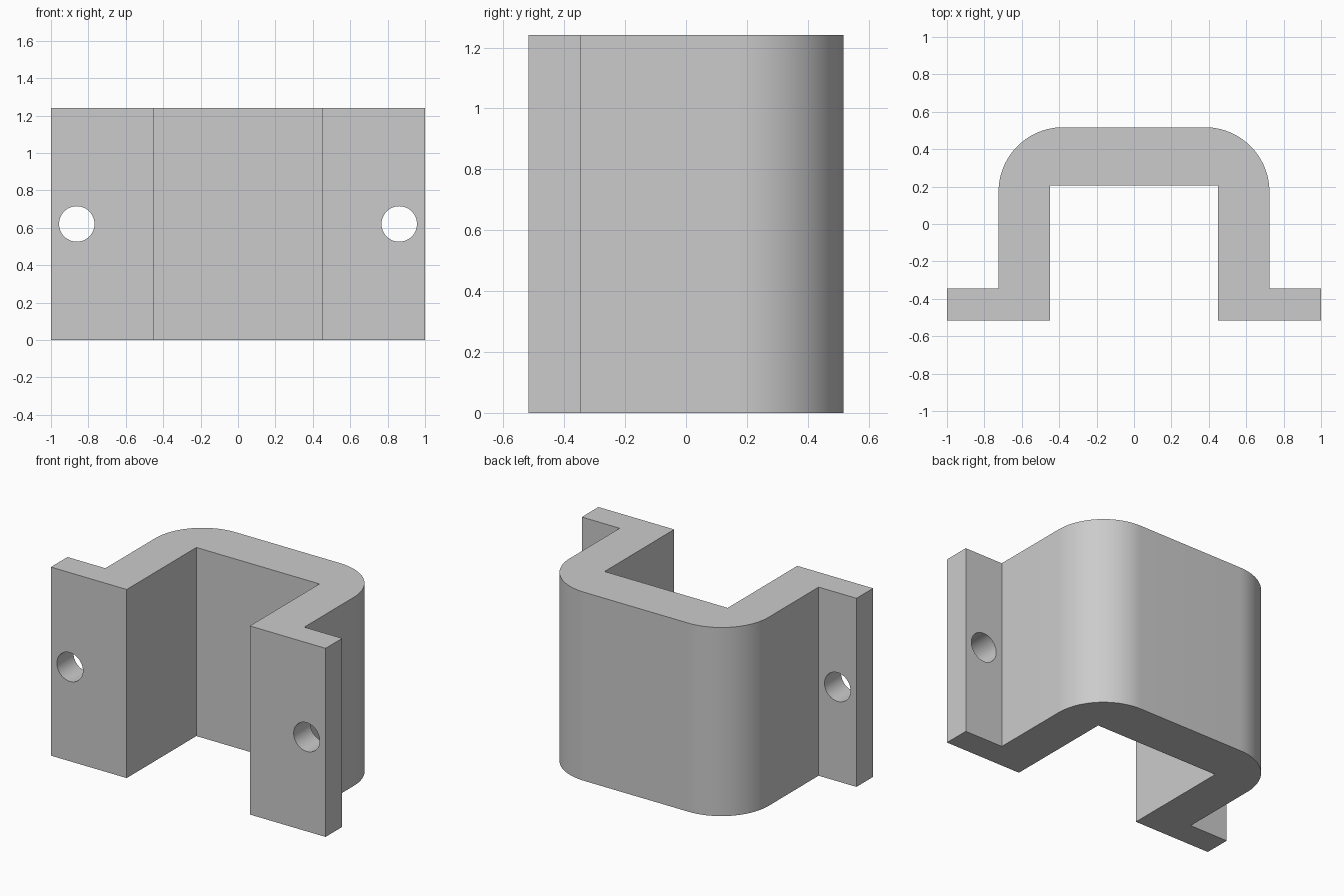
import bpy
import bmesh
from math import sin, cos, pi, radians

default = bpy.data.objects.get("Cube")
if default:
    bpy.data.objects.remove(default, do_unlink=True)

U = 2 / 58                      # one design unit
HEIGHT = 36 * U
RADIUS = 10 * U
ARC_STEPS = 24

grey = bpy.data.materials.new("plain grey")
grey.use_nodes = True
grey.diffuse_color = (0.6, 0.6, 0.6, 1)
grey.node_tree.nodes["Principled BSDF"].inputs["Base Color"].default_value = grey.diffuse_color

# Half outline of the bracket, from the inner back wall round to the outer back
half = [(x * U, y * U) for x, y in
        [(13, 6), (13, -15), (29, -15), (29, -10), (21, -10)]]
# Rounded outer corner
for i in range(ARC_STEPS + 1):
    a = pi / 2 * i / ARC_STEPS
    half.append((11 * U + RADIUS * cos(a), 5 * U + RADIUS * sin(a)))
outline = half + [(-x, y) for x, y in reversed(half)]

# Extrude the outline upwards
bm = bmesh.new()
base = bm.faces.new([bm.verts.new((x, y, 0)) for x, y in outline])
top = bmesh.ops.extrude_face_region(bm, geom=[base])["geom"]
bmesh.ops.translate(bm, vec=(0, 0, HEIGHT),
                    verts=[v for v in top if isinstance(v, bmesh.types.BMVert)])
bmesh.ops.recalc_face_normals(bm, faces=bm.faces)
mesh = bpy.data.meshes.new("bracket")
bm.to_mesh(mesh)
bm.free()
mesh.materials.append(grey)
bracket = bpy.data.objects.new("bracket", mesh)
bpy.context.collection.objects.link(bracket)


def drill_hole(x):
    """Cut a screw hole through one flange."""
    bpy.ops.mesh.primitive_cylinder_add(
        vertices=48, radius=2.75 * U, depth=9 * U,
        location=(x, -12.5 * U, HEIGHT / 2), rotation=(pi / 2, 0, 0))
    cutter = bpy.context.object
    cutter.name = "hole_cutter"
    cutter.hide_render = True
    cutter.data.materials.append(grey)
    cut = bracket.modifiers.new("screw hole", "BOOLEAN")
    cut.operation = "DIFFERENCE"
    cut.solver = "EXACT"
    cut.object = cutter
    bpy.ops.object.select_all(action="DESELECT")
    bracket.select_set(True)
    bpy.context.view_layer.objects.active = bracket
    bpy.ops.object.modifier_apply(modifier=cut.name)
    bpy.data.objects.remove(cutter, do_unlink=True)


for side in (-1, 1):
    drill_hole(side * 25 * U)

# Smooth the rounded walls, keep the flat edges crisp
bpy.ops.object.shade_smooth_by_angle(angle=radians(30))
